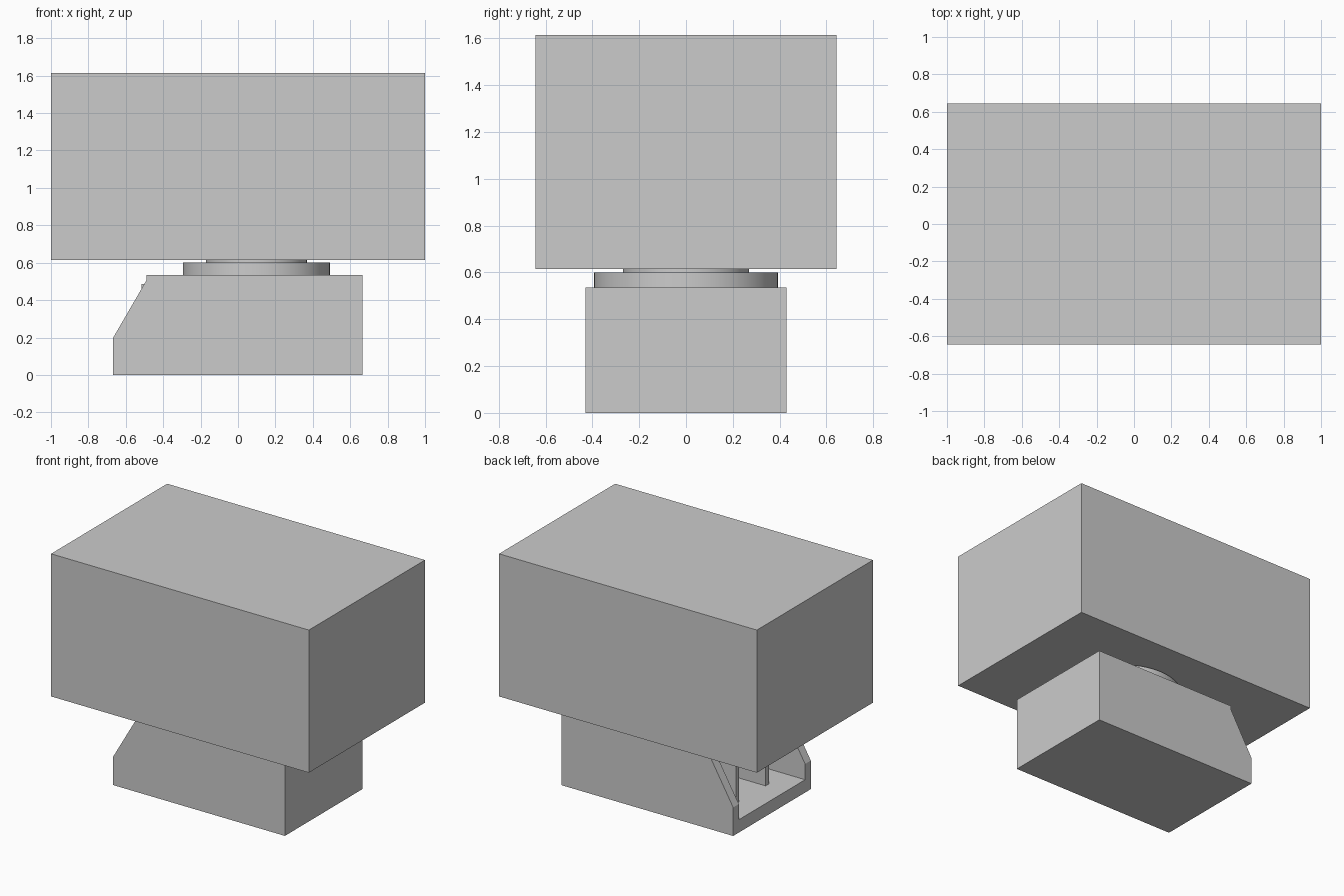
import bpy
import bmesh

if "Cube" in bpy.data.objects:
    bpy.data.objects.remove(bpy.data.objects["Cube"])

grey = bpy.data.materials.new("plain_grey")
grey.diffuse_color = (0.6, 0.6, 0.6, 1)
grey.use_nodes = True
grey.node_tree.nodes["Principled BSDF"].inputs["Base Color"].default_value = grey.diffuse_color


def finish(name, bm):
    bmesh.ops.recalc_face_normals(bm, faces=bm.faces)
    mesh = bpy.data.meshes.new(name)
    bm.to_mesh(mesh)
    bm.free()
    mesh.materials.append(grey)
    obj = bpy.data.objects.new(name, mesh)
    bpy.context.collection.objects.link(obj)
    return obj


def prism(name, profile, y0, y1):
    """Extrude an x-z profile from y0 to y1."""
    bm = bmesh.new()
    face = bm.faces.new([bm.verts.new((x, y0, z)) for x, z in profile])
    moved = bmesh.ops.extrude_face_region(bm, geom=[face])["geom"]
    bmesh.ops.translate(bm, vec=(0, y1 - y0, 0),
                        verts=[v for v in moved if isinstance(v, bmesh.types.BMVert)])
    return finish(name, bm)


def box(name, x0, x1, y0, y1, z0, z1):
    return prism(name, [(x0, z0), (x1, z0), (x1, z1), (x0, z1)], y0, y1)


def disc(name, x, radius, z0, z1):
    bm = bmesh.new()
    bmesh.ops.create_cone(bm, cap_ends=True, segments=64, radius1=radius,
                          radius2=radius, depth=z1 - z0)
    bmesh.ops.translate(bm, vec=(x, 0, (z0 + z1) / 2), verts=bm.verts)
    obj = finish(name, bm)
    for poly in obj.data.polygons:
        poly.use_smooth = abs(poly.normal.z) < 0.5
    for edge in obj.data.edges:
        a, b = (obj.data.vertices[i].co.z for i in edge.vertices)
        edge.use_edge_sharp = abs(a - b) < 1e-5
    return obj


# Base housing with a sloped end, hollowed out and open along the slope
housing = prism("base_housing", [(-0.667, 0), (0.665, 0), (0.665, 0.535),
                                 (-0.49, 0.535), (-0.49, 0.505), (-0.667, 0.2)],
                -0.43, 0.43)
cutter = box("cavity_cutter", -0.9, 0.6, -0.367, 0.367, 0.09, 0.48)
cutter.hide_render = True
cutter.hide_viewport = True
hollow = housing.modifiers.new("hollow", "BOOLEAN")
hollow.operation = "DIFFERENCE"
hollow.solver = "EXACT"
hollow.object = cutter

# Two thin ribs inside the housing
for side, label in ((1, "back"), (-1, "front")):
    y = side * 0.165
    box(label + "_inner_rib", -0.515, 0.61, y - 0.018, y + 0.018, 0.085, 0.485)

# Turntable and its short spindle
disc("turntable", 0.098, 0.393, 0.535, 0.6)
disc("spindle", 0.098, 0.27, 0.6, 0.615)

# Large block carried on top
box("top_block", -1, 1, -0.643, 0.643, 0.614, 1.614)
